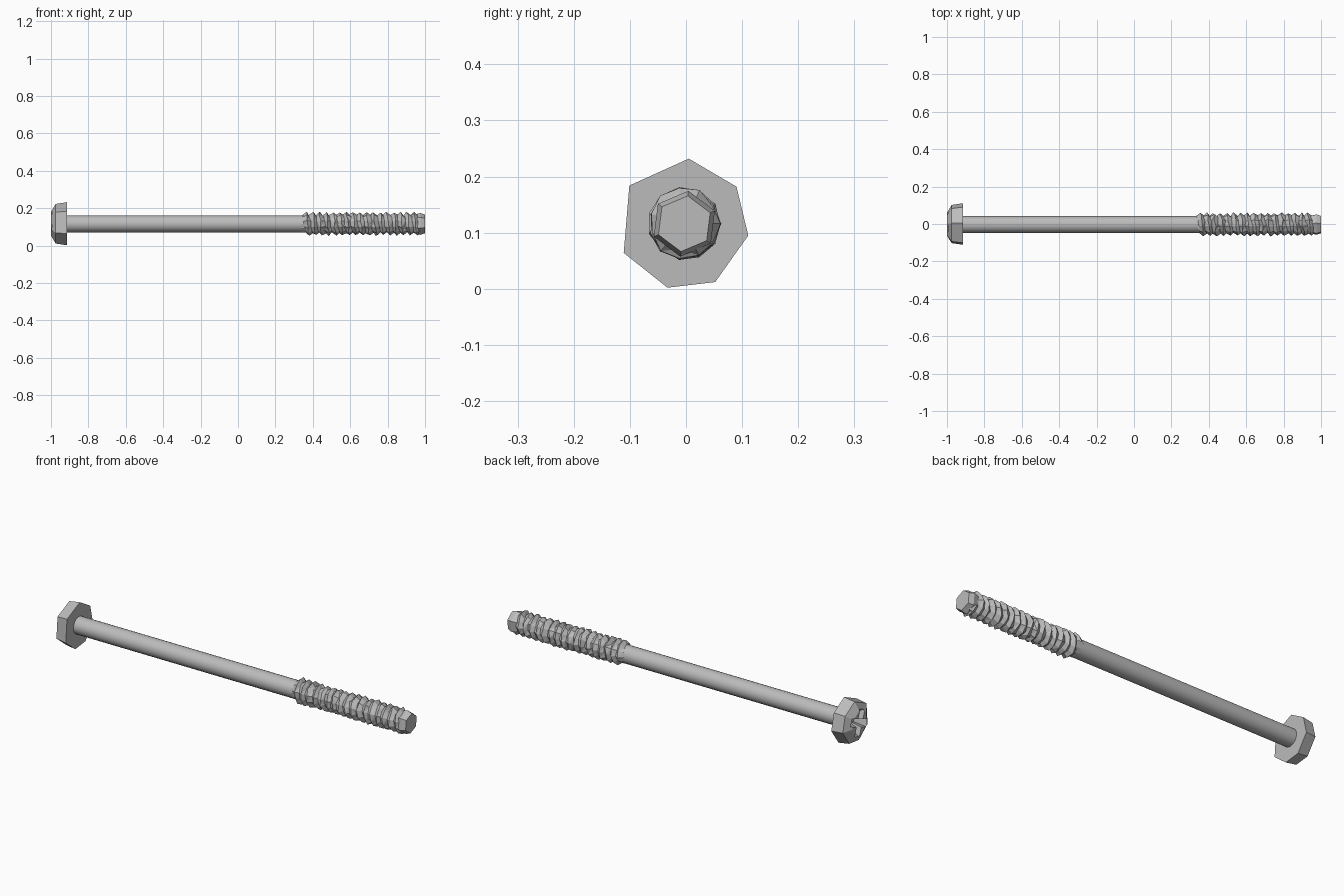
import bpy, bmesh, math, random
from mathutils import Vector, Matrix

if "Cube" in bpy.data.objects:
    bpy.data.objects.remove(bpy.data.objects["Cube"])
random.seed(4)
CY, CZ = -0.003, 0.116

steel = bpy.data.materials.new("grey steel")
steel.use_nodes = True
steel.diffuse_color = (0.5, 0.5, 0.5, 1)
steel.node_tree.nodes["Principled BSDF"].inputs["Base Color"].default_value = (0.5, 0.5, 0.5, 1)


def finish(bm, name):
    bmesh.ops.recalc_face_normals(bm, faces=bm.faces)
    mesh = bpy.data.meshes.new(name)
    bm.to_mesh(mesh)
    bm.free()
    mesh.materials.append(steel)
    obj = bpy.data.objects.new(name, mesh)
    bpy.context.collection.objects.link(obj)
    return obj


def loft(name, rings):
    """Skin a list of equal rings and cap both ends."""
    bm = bmesh.new()
    rows = [[bm.verts.new(p) for p in ring] for ring in rings]
    n = len(rows[0])
    for a, b in zip(rows, rows[1:]):
        for i in range(n):
            j = (i + 1) % n
            bm.faces.new((a[i], a[j], b[j], b[i]))
    bm.faces.new(rows[0])
    bm.faces.new(rows[-1])
    return finish(bm, name)


def ring(x, r, n, turn=0.0):
    return [(x, CY + r * math.cos(turn + math.tau * i / n),
             CZ + r * math.sin(turn + math.tau * i / n)) for i in range(n)]


# Seven-sided head with a chamfered outer end
outline = [(0.005, 0.232), (0.09, 0.182), (0.111, 0.095), (0.052, 0.012),
           (-0.033, 0.002), (-0.111, 0.064), (-0.101, 0.184)]


def head_ring(x, s):
    return [(x, CY + (y - CY) * s, CZ + (z - CZ) * s) for y, z in outline]


head = loft("head", [head_ring(-0.915, 1), head_ring(-0.975, 0.92), head_ring(-1, 0.55)])

# Tapered cross recess in the head
for k in range(2):
    bm = bmesh.new()
    bmesh.ops.create_cube(bm, size=1)
    for v in bm.verts:
        deep = v.co.x > 0
        v.co = Vector((-0.945 if deep else -1.02,
                       v.co.y * (0.06 if deep else 0.17),
                       v.co.z * (0.015 if deep else 0.05)))
    bm.transform(Matrix.Translation((0, CY, CZ)) @
                 Matrix.Rotation(math.radians(20 + 90 * k), 4, 'X'))
    cutter = finish(bm, "recess_cutter")
    cutter.hide_render = True
    cutter.hide_set(True)
    cut = head.modifiers.new("recess", 'BOOLEAN')
    cut.operation = 'DIFFERENCE'
    cut.solver = 'EXACT'
    cut.object = cutter
    bpy.context.view_layer.objects.active = head
    bpy.ops.object.modifier_apply(modifier=cut.name)
    bpy.data.objects.remove(cutter)

# Smooth shank
shank = loft("shank", [ring(-0.93, 0.045, 24), ring(0.36, 0.045, 24)])
bpy.ops.object.select_all(action='DESELECT')
shank.select_set(True)
bpy.context.view_layer.objects.active = shank
bpy.ops.object.shade_smooth_by_angle(angle=math.radians(40))

# Rough helical thread
SEG, TURNS, START, END = 11, 17, 0.335, 0.985
pitch = (END - START) / (TURNS + 1)
bm = bmesh.new()


def helix_point(i, r, shift):
    a = math.tau * i / SEG
    r += random.uniform(-0.004, 0.003)
    x = START + pitch * (i / SEG + shift) + random.uniform(-0.005, 0.005)
    return bm.verts.new((x, CY + r * math.cos(a), CZ + r * math.sin(a)))


count = SEG * TURNS
root = [helix_point(i, 0.048, 0) for i in range(count + SEG)]
crest = [helix_point(i, 0.063, 0.5) for i in range(count)]
for i in range(count - 1):
    bm.faces.new((root[i], root[i + 1], crest[i + 1], crest[i]))
    bm.faces.new((crest[i], crest[i + 1], root[i + SEG + 1], root[i + SEG]))
bmesh.ops.triangulate(bm, faces=bm.faces)
finish(bm, "thread")

# Core under the thread and the six-sided tip
loft("thread_core", [ring(0.34, 0.046, 12), ring(0.96, 0.046, 12)])
loft("tip", [ring(0.945, 0.05, 6, 0.4), ring(0.975, 0.059, 6, 0.4), ring(1, 0.05, 6, 0.4)])
